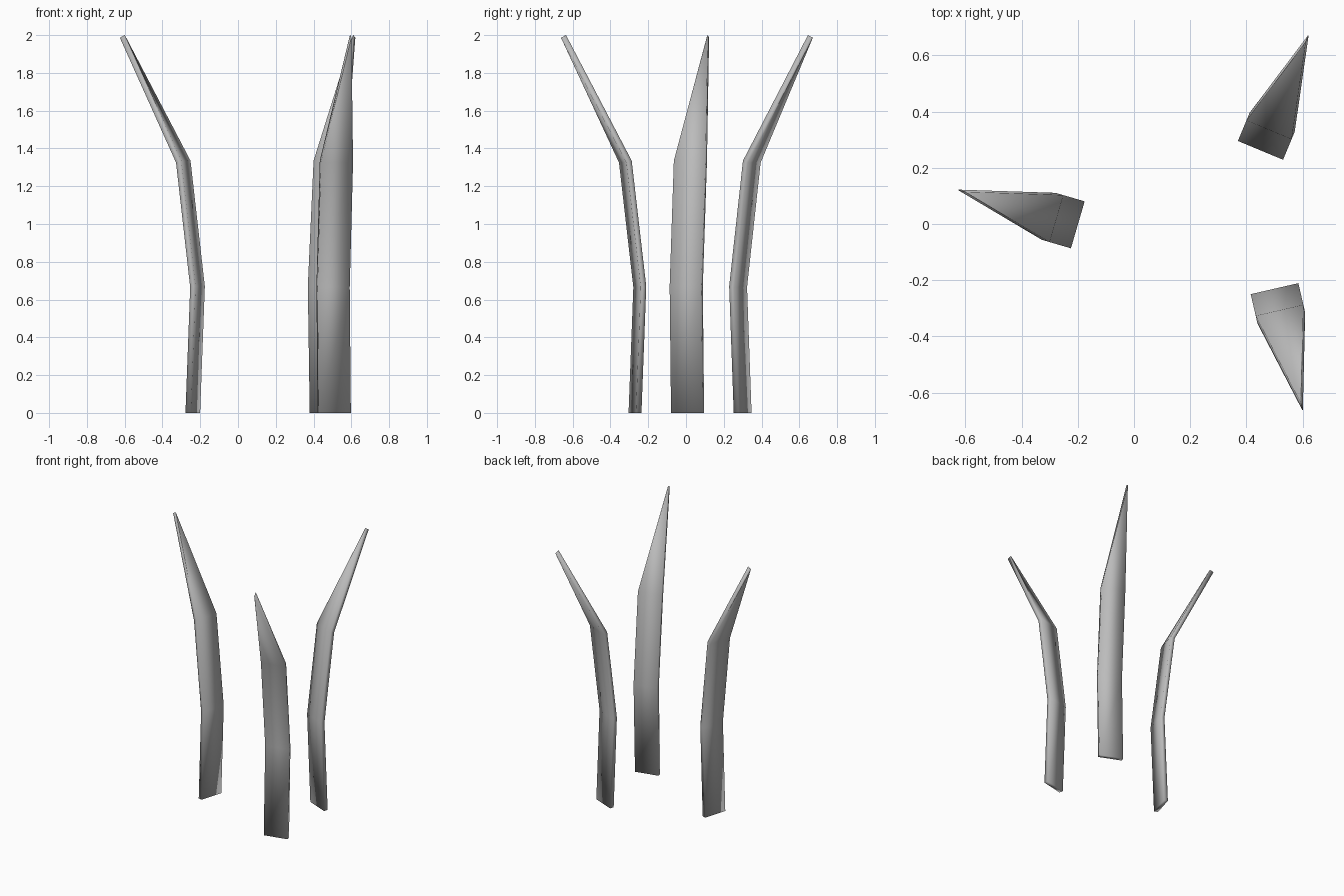
import bpy, bmesh
from math import radians, cos, sin

old = bpy.data.objects.get("Cube")
if old:
    bpy.data.objects.remove(old)

grey = bpy.data.materials.new("plain grey")
grey.use_nodes = True
colour = (0.5, 0.5, 0.5, 1)
grey.diffuse_color = colour
grey.node_tree.nodes["Principled BSDF"].inputs["Base Color"].default_value = colour

# Side profile from root to tip: inner (outward, z), outer (outward, z), half width
PROFILE = [
    ((0.026, 0.0), (0.056, 0.0), 0.087),
    ((0.0, 0.67), (0.03, 0.665), 0.087),
    ((0.079, 0.0 + 1.335), (0.108, 1.325), 0.087),
    ((0.416, 2.0), (0.443, 1.986), 0.001),
]


def blade(name, x, y, angle):
    """Bent, pointed slab that leans outward along the given heading."""
    c, s = cos(radians(angle)), sin(radians(angle))
    bm = bmesh.new()

    def vert(point, side):
        out, z = point
        return bm.verts.new((x + out * c - side * s, y + out * s + side * c, z))

    rings = [[vert(i, -w), vert(o, -w), vert(o, w), vert(i, w)] for i, o, w in PROFILE]
    for low, high in zip(rings, rings[1:]):
        for k in range(4):
            j = (k + 1) % 4
            bm.faces.new((low[k], low[j], high[j], high[k]))
    bm.faces.new(rings[0][::-1])
    bm.faces.new(rings[-1])
    bmesh.ops.recalc_face_normals(bm, faces=bm.faces)
    for face in bm.faces:
        face.smooth = True
    mesh = bpy.data.meshes.new(name)
    bm.to_mesh(mesh)
    bm.free()
    mesh.materials.append(grey)
    bpy.context.collection.objects.link(bpy.data.objects.new(name, mesh))


# Three blades spread around the centre
blade("front_blade", 0.50, -0.23, -77)
blade("back_blade", 0.45, 0.262, 67.4)
blade("right_blade", -0.20, -0.003, 163.7)
